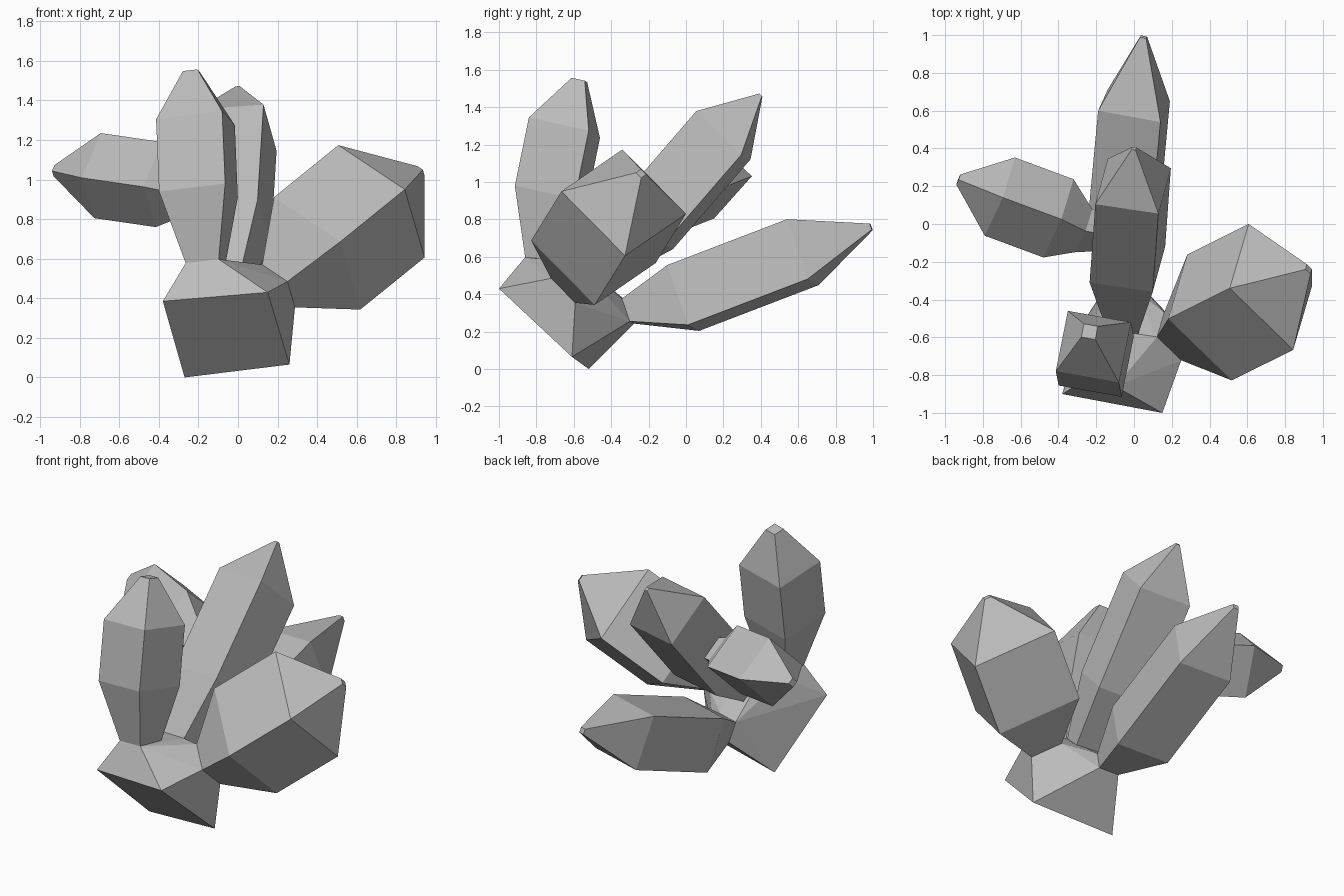
import bpy
import bmesh
from mathutils import Vector

cube = bpy.data.objects.get("Cube")
if cube:
    bpy.data.objects.remove(cube, do_unlink=True)

# Single stone colour
stone = bpy.data.materials.new("grey_stone")
stone.use_nodes = True
grey = (0.5, 0.5, 0.5, 1)
stone.diffuse_color = grey
stone.node_tree.nodes["Principled BSDF"].inputs["Base Color"].default_value = grey


def finish(name, bm):
    bmesh.ops.recalc_face_normals(bm, faces=bm.faces)
    mesh = bpy.data.meshes.new(name)
    bm.to_mesh(mesh)
    bm.free()
    mesh.materials.append(stone)
    obj = bpy.data.objects.new(name, mesh)
    bpy.context.collection.objects.link(obj)


def crystal(name, u, v, sections):
    """Loft square sections (centre, scale) with half-axes u and v; return the root corners."""
    u, v = Vector(u), Vector(v)
    bm = bmesh.new()
    rings = []
    for centre, scale in sections:
        c = Vector(centre)
        corners = [c + (u * a + v * b) * scale for a, b in ((-1, -1), (1, -1), (1, 1), (-1, 1))]
        rings.append([bm.verts.new(p) for p in corners])
    for low, high in zip(rings, rings[1:]):
        for i in range(4):
            j = (i + 1) % 4
            bm.faces.new((low[i], low[j], high[j], high[i]))
    bm.faces.new(rings[0])
    bm.faces.new(rings[-1])
    root = [vert.co.copy() for vert in rings[0]]
    finish(name, bm)
    return root


# Crystals growing out of the base rock
roots = []
roots += crystal("front_crystal", (.167, -.03, .02), (.032, .16, -.035), [
    ((-.165, -.765, .57), .5), ((-.2, -.725, .925), 1),
    ((-.215, -.65, 1.29), 1), ((-.235, -.57, 1.545), .22)])
roots += crystal("left_crystal", (.168, -.163, -.112), (.05, .17, -.172), [
    ((.205, -.595, .462), .38), ((.4, -.495, .627), 1),
    ((.725, -.333, .89), 1), ((.925, -.24, 1.045), .08)])
roots += crystal("middle_crystal", (.167, -.025, .012), (.033, .12, -.117), [
    ((-.045, -.51, .51), .5), ((-.035, -.215, .77), 1),
    ((-.005, .2, 1.25), 1), ((0, .4, 1.465), .06)])
roots += crystal("back_crystal", (.165, -.03, .016), (.025, .055, -.16), [
    ((-.06, -.31, .31), .38), ((-.06, -.015, .38), 1),
    ((0, .625, .625), 1), ((.05, .99, .76), .1)])

# Side crystal sprouting from the middle one
crystal("right_crystal", (-.032, -.106, .102), (-.048, -.101, -.113), [
    ((-.12, -.06, .92), .4), ((-.265, -.035, .935), .55), ((-.4, .03, .975), 1),
    ((-.71, .145, 1.02), 1), ((-.93, .235, 1.045), .13)])

# Base rock wrapping its lower corners and the crystal roots
bm = bmesh.new()
for p in [(.15, -1, .43), (-.38, -.9, .385), (-.27, -.52, 0), (.26, -.61, .065)] + roots:
    bm.verts.new(p)
hull = bmesh.ops.convex_hull(bm, input=bm.verts)
bmesh.ops.delete(bm, geom=list({g for g in hull["geom_interior"] + hull["geom_unused"]
                                if isinstance(g, bmesh.types.BMVert)}), context="VERTS")
bmesh.ops.dissolve_limit(bm, angle_limit=.06, verts=bm.verts, edges=bm.edges)
finish("base_rock", bm)
